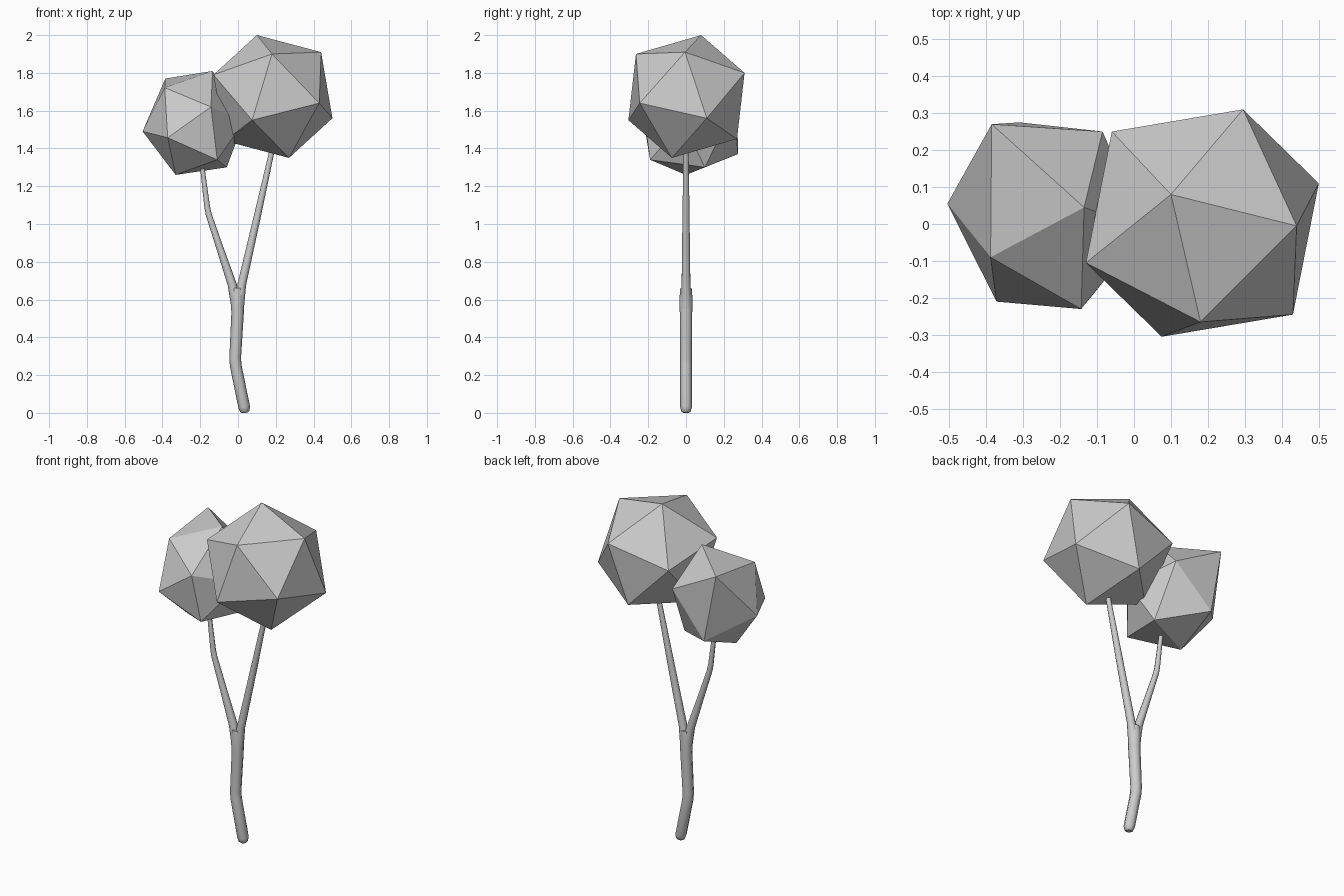
import bpy, bmesh
from mathutils import Vector

if "Cube" in bpy.data.objects:
    bpy.data.objects.remove(bpy.data.objects["Cube"])


def tube(name, points):
    """Eight-sided tapered limb in the y = 0 plane; points are (x, z, radius)."""
    cu = bpy.data.curves.new(name, 'CURVE')
    cu.dimensions = '3D'
    cu.bevel_depth = 1.0
    cu.bevel_resolution = 2
    cu.use_fill_caps = True
    sp = cu.splines.new('POLY')
    sp.points.add(len(points) - 1)
    for p, (x, z, r) in zip(sp.points, points):
        p.co = (x, 0, z, 1)
        p.radius = r
    ob = bpy.data.objects.new(name, cu)
    bpy.context.collection.objects.link(ob)
    bpy.ops.object.select_all(action='DESELECT')
    ob.select_set(True)
    bpy.context.view_layer.objects.active = ob
    bpy.ops.object.convert(target='MESH')
    bpy.ops.object.shade_smooth_by_angle(angle=0.9)


def crown(name, corners):
    """Flat-faced foliage ball: hull of twelve corners."""
    bm = bmesh.new()
    for c in corners:
        bm.verts.new(c)
    bmesh.ops.convex_hull(bm, input=bm.verts[:])
    bmesh.ops.recalc_face_normals(bm, faces=bm.faces[:])
    me = bpy.data.meshes.new(name)
    bm.to_mesh(me)
    bm.free()
    bpy.context.collection.objects.link(bpy.data.objects.new(name, me))


# trunk with rounded foot and slight bend
tube("trunk", [(.037, .0, .014), (.036, .008, .025), (.033, .03, .031),
               (-.012, .25, .031), (-.015, .29, .031), (-.002, .53, .033),
               (-.004, .60, .035), (-.004, .66, .030)])
# two forking branches
tube("right_branch", [(.0, .55, .031), (.02, .68, .023), (.10, 1.03, .019),
                      (.176, 1.37, .014), (.20, 1.48, .012)])
tube("left_branch", [(-.004, .55, .030), (-.031, .68, .024), (-.095, .87, .019),
                     (-.155, 1.05, .016), (-.163, 1.09, .015),
                     (-.188, 1.29, .012), (-.20, 1.40, .011)])

# large crown: six corners mirrored through the centre
centre = Vector((.185, .0025, 1.675))
half = [(.10, .08, 2.0), (.18, -.265, 1.90), (.44, -.005, 1.91),
        (-.13, -.105, 1.79), (.43, -.245, 1.64), (.295, .31, 1.80)]
crown("large_crown", [centre + s * (Vector(p) - centre) for p in half for s in (1, -1)])

# small crown: slightly uneven icosahedron
crown("small_crown", [
    (-.505, .055, 1.49), (-.135, .045, 1.81), (-.388, -.09, 1.722),
    (-.143, -.23, 1.62), (-.372, -.21, 1.457), (-.385, .27, 1.77),
    (-.31, .275, 1.37), (-.085, .25, 1.61), (-.33, .0, 1.26),
    (-.11, -.19, 1.34), (-.06, .10, 1.30), (.03, -.015, 1.54)])
